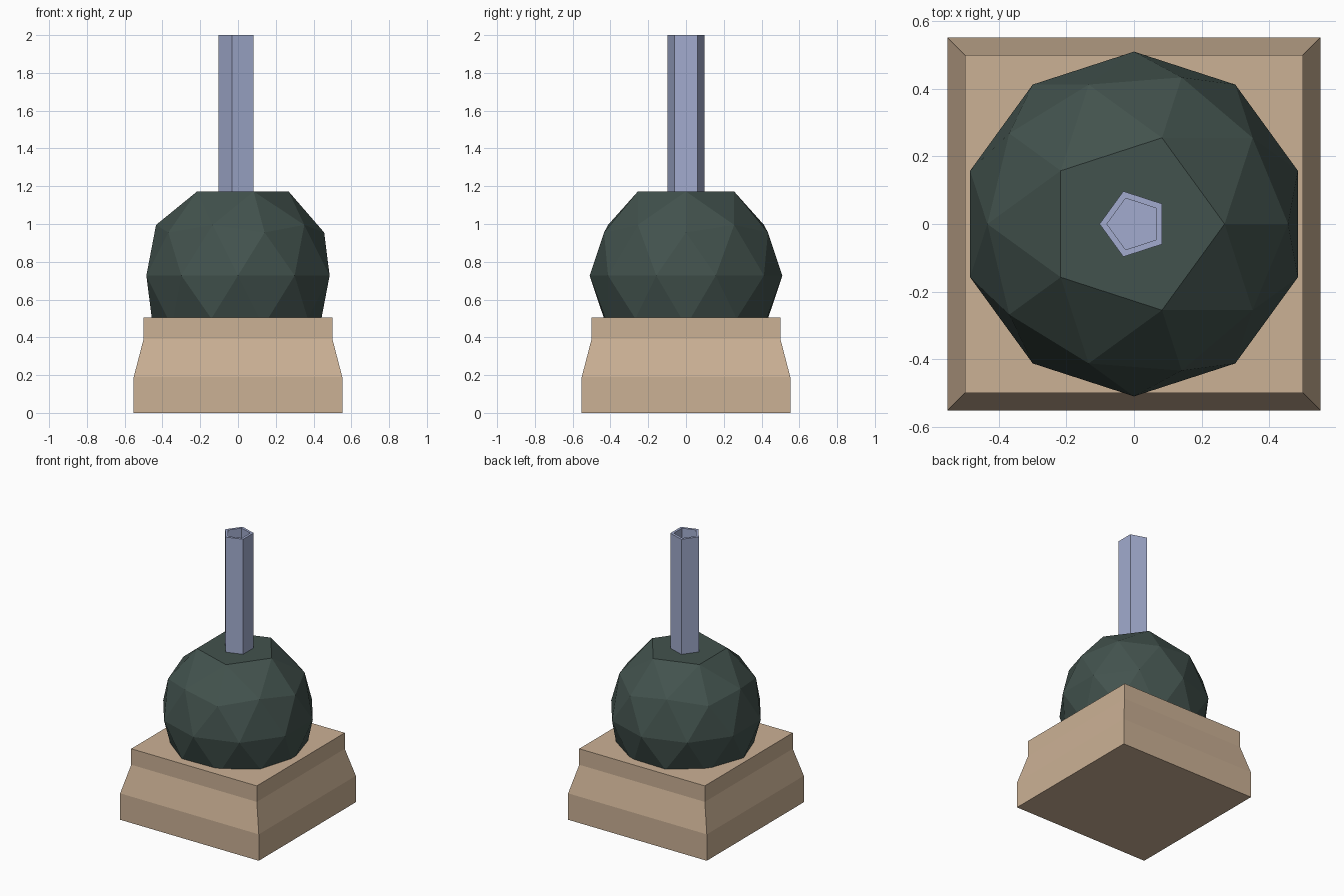
import bpy, bmesh
from math import cos, sin, pi, sqrt

if "Cube" in bpy.data.objects:
    bpy.data.objects.remove(bpy.data.objects["Cube"])


def material(name, color):
    m = bpy.data.materials.new(name)
    m.diffuse_color = (*color, 1)
    m.use_nodes = True
    m.node_tree.nodes["Principled BSDF"].inputs["Base Color"].default_value = m.diffuse_color
    return m


def add_object(name, bm, mat):
    bmesh.ops.recalc_face_normals(bm, faces=bm.faces)
    me = bpy.data.meshes.new(name)
    bm.to_mesh(me)
    bm.free()
    me.materials.append(mat)
    ob = bpy.data.objects.new(name, me)
    bpy.context.collection.objects.link(ob)
    return ob


def lathe(name, profile, sides, start, mat):
    """Stack n-sided rings (radius, z), bridge them and cap both ends."""
    bm = bmesh.new()
    rings = [[bm.verts.new((r * cos(start + 2 * pi * i / sides),
                            r * sin(start + 2 * pi * i / sides), z))
              for i in range(sides)] for r, z in profile]
    for a, b in zip(rings, rings[1:]):
        for i in range(sides):
            j = (i + 1) % sides
            bm.faces.new((a[i], a[j], b[j], b[i]))
    bm.faces.new(rings[0][::-1])
    bm.faces.new(rings[-1])
    return add_object(name, bm, mat)


tan = material("tan", (0.60, 0.44, 0.30))
green = material("dark_green", (0.055, 0.085, 0.075))
blue = material("pale_blue", (0.36, 0.41, 0.62))

# Square plinth with a sloped middle band
s = sqrt(2)
lathe("plinth", [(0.552 * s, 0), (0.552 * s, 0.19), (0.5 * s, 0.39), (0.5 * s, 0.505)],
      4, pi / 4, tan)

# Faceted ball with its top cap flattened
R, CZ, TOP = 0.51, 0.727, 1.172
bm = bmesh.new()
bmesh.ops.create_icosphere(bm, subdivisions=2, radius=R)
for v in bm.verts:
    v.co.z = TOP if v.co.z > 0.8 * R else v.co.z + CZ
add_object("ball", bm, green)

# Five-sided hollow tube: outer wall, rim, inner wall, floor
lathe("tube", [(0.102, 1.12), (0.102, 2.0), (0.08, 2.0), (0.08, 1.25)], 5, pi, blue)
